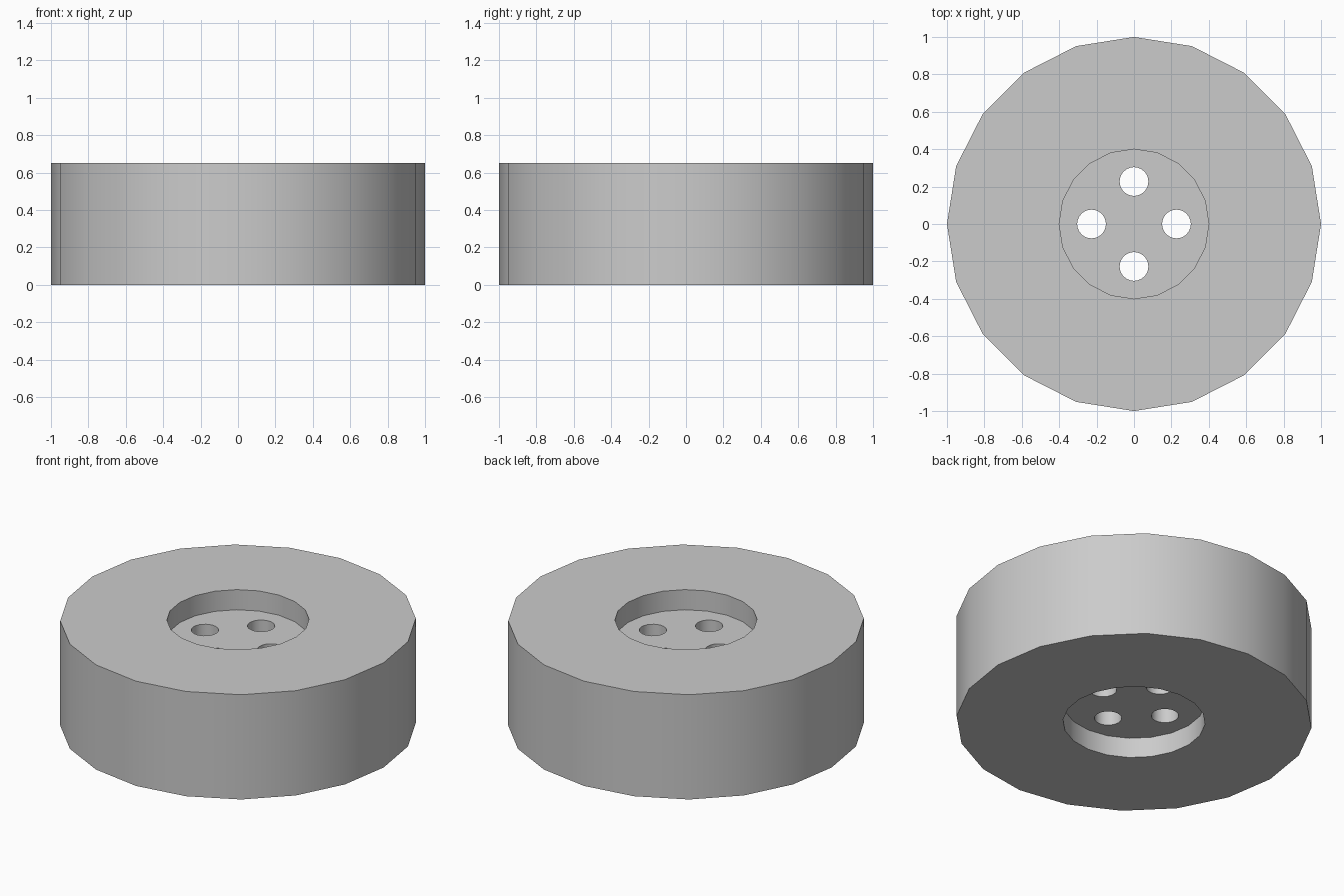
import bpy
from math import cos, sin, pi, radians

if "Cube" in bpy.data.objects:
    bpy.data.objects.remove(bpy.data.objects["Cube"])

SIDES = 20
HEIGHT = 0.65
RECESS = 0.125


def cylinder(name, radius, z0, z1, x=0, y=0, sides=SIDES):
    """Capped prism with its first corner on +x."""
    verts = [(x + radius * cos(2 * pi * i / sides), y + radius * sin(2 * pi * i / sides), z)
             for z in (z0, z1) for i in range(sides)]
    faces = [(i, (i + 1) % sides, sides + (i + 1) % sides, sides + i) for i in range(sides)]
    faces += [tuple(reversed(range(sides))), tuple(range(sides, 2 * sides))]
    mesh = bpy.data.meshes.new(name)
    mesh.from_pydata(verts, [], faces)
    obj = bpy.data.objects.new(name, mesh)
    bpy.context.collection.objects.link(obj)
    return obj


# Thick wheel body
wheel = cylinder("wheel", 1.0, 0, HEIGHT)

# Cutters: hub recess on both faces, then four bolt holes through the web
cutters = [cylinder("recess_top_cutter", 0.4, HEIGHT - RECESS, HEIGHT + 0.2),
           cylinder("recess_bottom_cutter", 0.4, -0.2, RECESS)]
for k in range(4):
    a = k * pi / 2
    cutters.append(cylinder(f"bolt_hole_cutter_{k + 1}", 0.077, -0.1, HEIGHT + 0.1,
                            0.227 * cos(a), 0.227 * sin(a), 24))

bpy.context.view_layer.objects.active = wheel
wheel.select_set(True)
for cutter in cutters:
    cutter.hide_render = True
    mod = wheel.modifiers.new(cutter.name, 'BOOLEAN')
    mod.operation = 'DIFFERENCE'
    mod.solver = 'EXACT'
    mod.object = cutter
    bpy.ops.object.modifier_apply(modifier=mod.name)
    bpy.data.objects.remove(cutter)

# Smooth round walls, crisp rims
bpy.ops.object.shade_smooth_by_angle(angle=radians(30))
